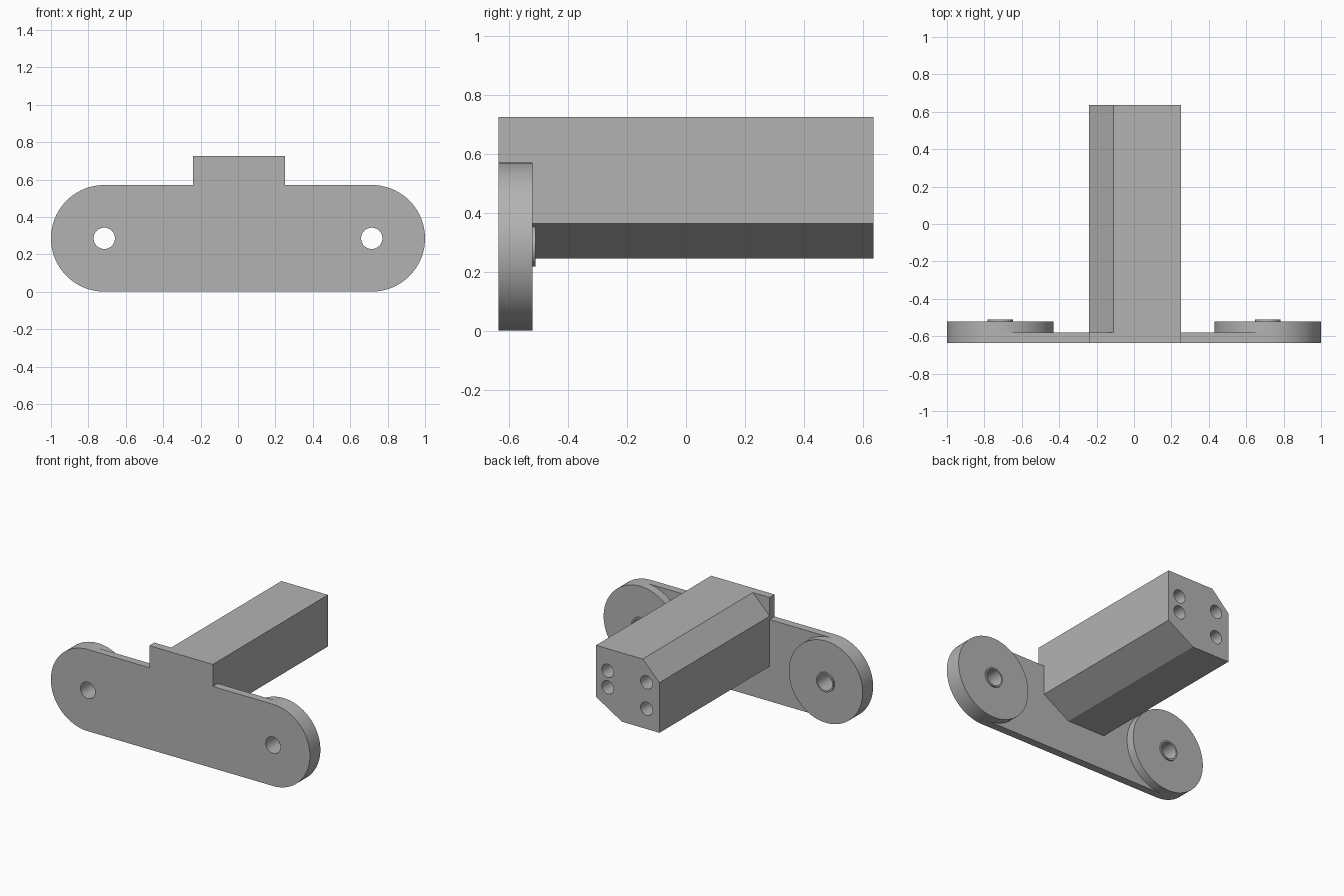
import bpy
import bmesh
from math import cos, sin, pi, radians

if "Cube" in bpy.data.objects:
    bpy.data.objects.remove(bpy.data.objects["Cube"])

FRONT, PLATE_BACK, PAD_BACK, BOSS_BACK, BAR_END = -0.635, -0.58, -0.52, -0.51, 0.635
END_X, MID_Z, RADIUS = 0.715, 0.286, 0.285
HOLE_R, BOSS_R = 0.057, 0.068
LEFT, RIGHT, TOP = 0.25, -0.24, 0.725

grey = bpy.data.materials.new("mid grey")
grey.use_nodes = True
COLOUR = (0.45, 0.45, 0.45, 1)
grey.diffuse_color = COLOUR
grey.node_tree.nodes["Principled BSDF"].inputs["Base Color"].default_value = COLOUR


def arc(cx, cz, r, start, end, steps):
    """Points on an arc in the x-z plane, angles in degrees."""
    angles = [radians(start + (end - start) * i / steps) for i in range(steps + 1)]
    return [(cx + r * cos(a), cz + r * sin(a)) for a in angles]


def finish(name, bm):
    bmesh.ops.recalc_face_normals(bm, faces=bm.faces)
    mesh = bpy.data.meshes.new(name)
    bm.to_mesh(mesh)
    bm.free()
    mesh.materials.append(grey)
    obj = bpy.data.objects.new(name, mesh)
    bpy.context.collection.objects.link(obj)
    return obj


def extrude(name, outline, y0, y1):
    """Solid from an x-z outline, extruded along y."""
    bm = bmesh.new()
    face = bm.faces.new([bm.verts.new((x, y0, z)) for x, z in outline])
    moved = bmesh.ops.extrude_face_region(bm, geom=[face])["geom"]
    verts = [v for v in moved if isinstance(v, bmesh.types.BMVert)]
    bmesh.ops.translate(bm, verts=verts, vec=(0, y1 - y0, 0))
    if face.is_valid and len(face.link_loops if hasattr(face, "link_loops") else []) < 0:
        bm.faces.remove(face)
    return finish(name, bm)


def activate(obj):
    bpy.ops.object.select_all(action="DESELECT")
    obj.select_set(True)
    bpy.context.view_layer.objects.active = obj


def drill(obj, x, z, r, y0, y1):
    """Cut a round hole along y."""
    cutter = extrude("hole_cutter", arc(x, z, r, 0, 360, 48)[:-1], y0, y1)
    cutter.hide_render = True
    activate(obj)
    mod = obj.modifiers.new("hole", "BOOLEAN")
    mod.operation, mod.solver, mod.object = "DIFFERENCE", "EXACT", cutter
    bpy.ops.object.modifier_apply(modifier=mod.name)
    bpy.data.objects.remove(cutter)


def smooth(obj):
    activate(obj)
    bpy.ops.object.shade_smooth_by_angle(angle=radians(30))


# Front plate: rounded ends with a square tab on top
outline = arc(END_X, MID_Z, RADIUS, -90, 90, 48)
shoulder = MID_Z + RADIUS
outline += [(LEFT, shoulder), (LEFT, TOP), (RIGHT, TOP), (RIGHT, shoulder)]
outline += arc(-END_X, MID_Z, RADIUS, 90, 270, 48)
plate = extrude("front_plate", outline, FRONT, PLATE_BACK)
for side in (-1, 1):
    drill(plate, side * END_X, MID_Z, HOLE_R, FRONT - 0.1, PLATE_BACK + 0.1)
smooth(plate)

# Round pads behind the plate ends, each a turned ring with a low boss
PROFILE = [(HOLE_R, PLATE_BACK), (RADIUS, PLATE_BACK), (RADIUS, PAD_BACK),
           (BOSS_R, PAD_BACK), (BOSS_R, BOSS_BACK), (HOLE_R, BOSS_BACK)]
for label, side in (("left", 1), ("right", -1)):
    bm = bmesh.new()
    cx = side * END_X
    verts = [bm.verts.new((cx + r, y, MID_Z)) for r, y in PROFILE]
    edges = [bm.edges.new((v, verts[i - 1])) for i, v in enumerate(verts)]
    bmesh.ops.spin(bm, geom=verts + edges, cent=(cx, 0, MID_Z), axis=(0, 1, 0),
                   angle=2 * pi, steps=96, use_merge=True)
    bmesh.ops.remove_doubles(bm, verts=bm.verts, dist=0.0001)
    smooth(finish(label + "_pad", bm))

# Long bar with two opposite corners cut off
section = [(LEFT, TOP), (-0.11, TOP), (RIGHT, 0.595), (RIGHT, 0.245),
           (0.05, 0.245), (LEFT, 0.365)]
bar = extrude("bar", section, PLATE_BACK, BAR_END)

# Blind screw holes in the back end of the bar
for x, z in ((0.16, 0.57), (0.16, 0.455), (-0.14, 0.57), (-0.14, 0.386)):
    drill(bar, x, z, 0.046, BAR_END - 0.25, BAR_END + 0.1)
smooth(bar)
